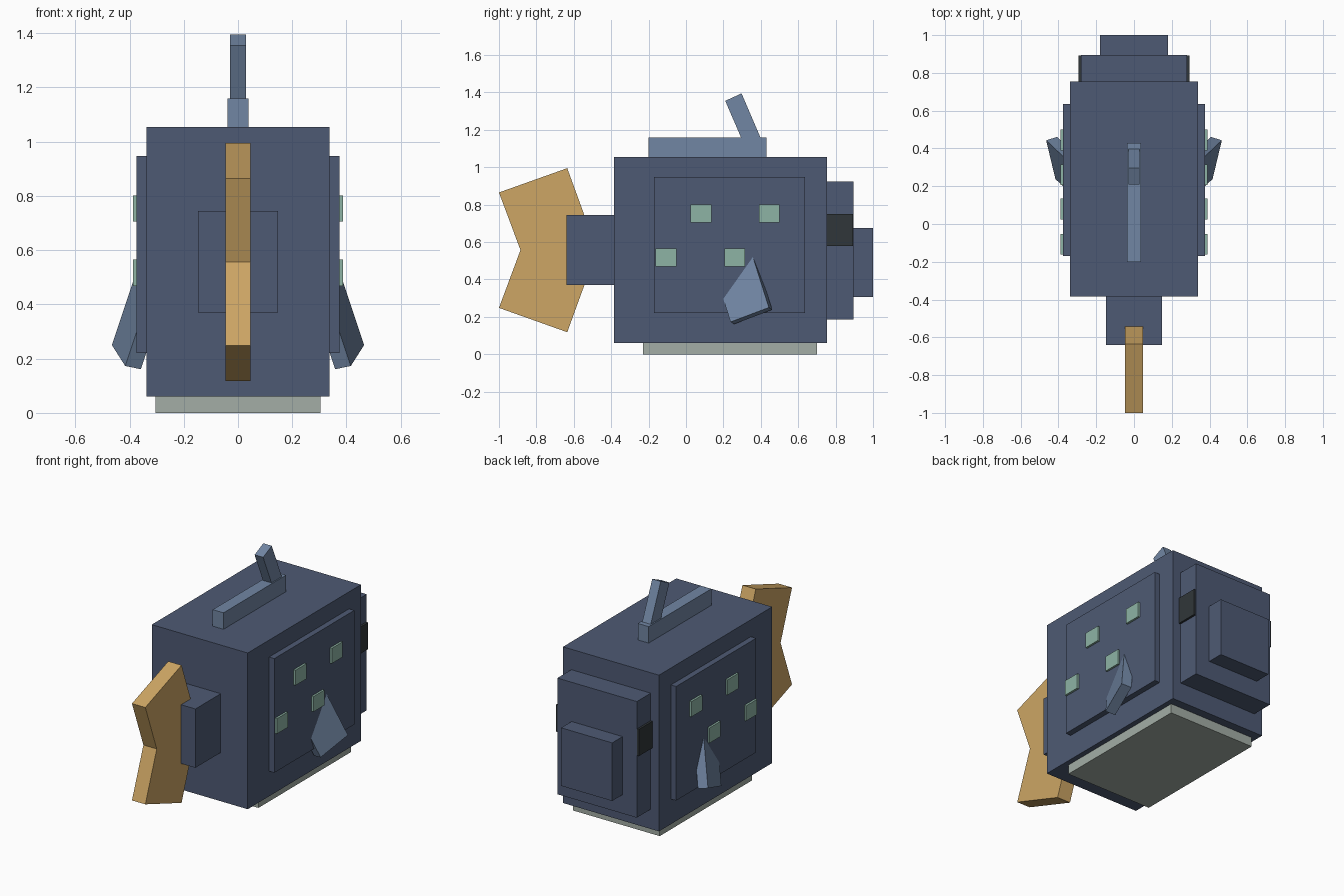
import bpy
import bmesh
from mathutils import Vector

cube = bpy.data.objects.get("Cube")
if cube:
    bpy.data.objects.remove(cube, do_unlink=True)


def material(name, rgb):
    m = bpy.data.materials.new(name)
    m.use_nodes = True
    m.diffuse_color = (*rgb, 1)
    m.node_tree.nodes["Principled BSDF"].inputs["Base Color"].default_value = (*rgb, 1)
    return m


SLATE = material("slate blue", (0.076, 0.102, 0.174))
FIN = material("light steel blue", (0.165, 0.238, 0.366))
BELLY = material("pale grey green", (0.367, 0.423, 0.381))
SPOT = material("mint", (0.27, 0.456, 0.376))
TAIL = material("golden tan", (0.61, 0.38, 0.128))
EYE = material("near black", (0.03, 0.037, 0.041))


def prism(name, base, offset, mat):
    """Sweep a polygon along an offset vector into a closed solid."""
    bm = bmesh.new()
    face = bm.faces.new([bm.verts.new(p) for p in base])
    swept = bmesh.ops.extrude_face_region(bm, geom=[face])["geom"]
    verts = [g for g in swept if isinstance(g, bmesh.types.BMVert)]
    bmesh.ops.translate(bm, verts=verts, vec=offset)
    bmesh.ops.recalc_face_normals(bm, faces=bm.faces)
    mesh = bpy.data.meshes.new(name)
    bm.to_mesh(mesh)
    bm.free()
    mesh.materials.append(mat)
    obj = bpy.data.objects.new(name, mesh)
    bpy.context.collection.objects.link(obj)
    return obj


def slab(name, half_width, profile, mat):
    """Side profile (y, z) extruded symmetrically across x."""
    return prism(name, [(-half_width, y, z) for y, z in profile],
                 Vector((2 * half_width, 0, 0)), mat)


def box(name, x, y, z, mat):
    return prism(name, [(x[0], y[0], z[0]), (x[0], y[1], z[0]),
                        (x[0], y[1], z[1]), (x[0], y[0], z[1])],
                 Vector((x[1] - x[0], 0, 0)), mat)


def centred(name, half_width, y, z, mat):
    return box(name, (-half_width, half_width), y, z, mat)


# Body, head and belly
centred("body", 0.338, (-0.385, 0.755), (0.06, 1.055), SLATE)
centred("head", 0.28, (0.74, 0.895), (0.185, 0.925), SLATE)
centred("snout", 0.18, (0.88, 1.0), (0.305, 0.675), SLATE)
centred("belly", 0.305, (-0.23, 0.70), (0, 0.07), BELLY)

# Tail
centred("tail_base", 0.148, (-0.64, -0.37), (0.37, 0.745), SLATE)
slab("tail_fin", 0.047, [(-1, 0.865), (-0.635, 0.995), (-0.475, 0.557),
                         (-0.635, 0.118), (-1, 0.248), (-0.885, 0.557)], TAIL)

# Back fin and its raised spine
centred("back_fin", 0.038, (-0.2, 0.43), (1.04, 1.16), FIN)
slab("back_spine", 0.03, [(0.21, 1.355), (0.297, 1.395),
                          (0.415, 1.12), (0.328, 1.08)], FIN)

# Mirrored side parts
SPOTS = [(0.025, 0.705), (0.39, 0.705), (-0.162, 0.468), (0.206, 0.468)]
for side, s in (("left", 1), ("right", -1)):
    box(side + "_side_plate", (s * 0.33, s * 0.375), (-0.17, 0.635), (0.22, 0.947), SLATE)
    box(side + "_eye", (s * 0.27, s * 0.293), (0.75, 0.892), (0.58, 0.75), EYE)
    for i, (y, z) in enumerate(SPOTS):
        box(f"{side}_spot_{i + 1}", (s * 0.365, s * 0.388),
            (y, y + 0.11), (z, z + 0.097), SPOT)
    # Tilted fin: lower end rectangle swept up into the plate
    corner = Vector((s * 0.416, 0.238, 0.173))
    width = Vector((s * 0.049, 0.205, 0.077))
    depth = Vector((s * -0.058, 0.018, -0.012))
    prism(side + "_side_fin",
          [corner, corner + width, corner + width + depth, corner + depth],
          Vector((s * -0.095, -0.09, 0.285)), FIN)
